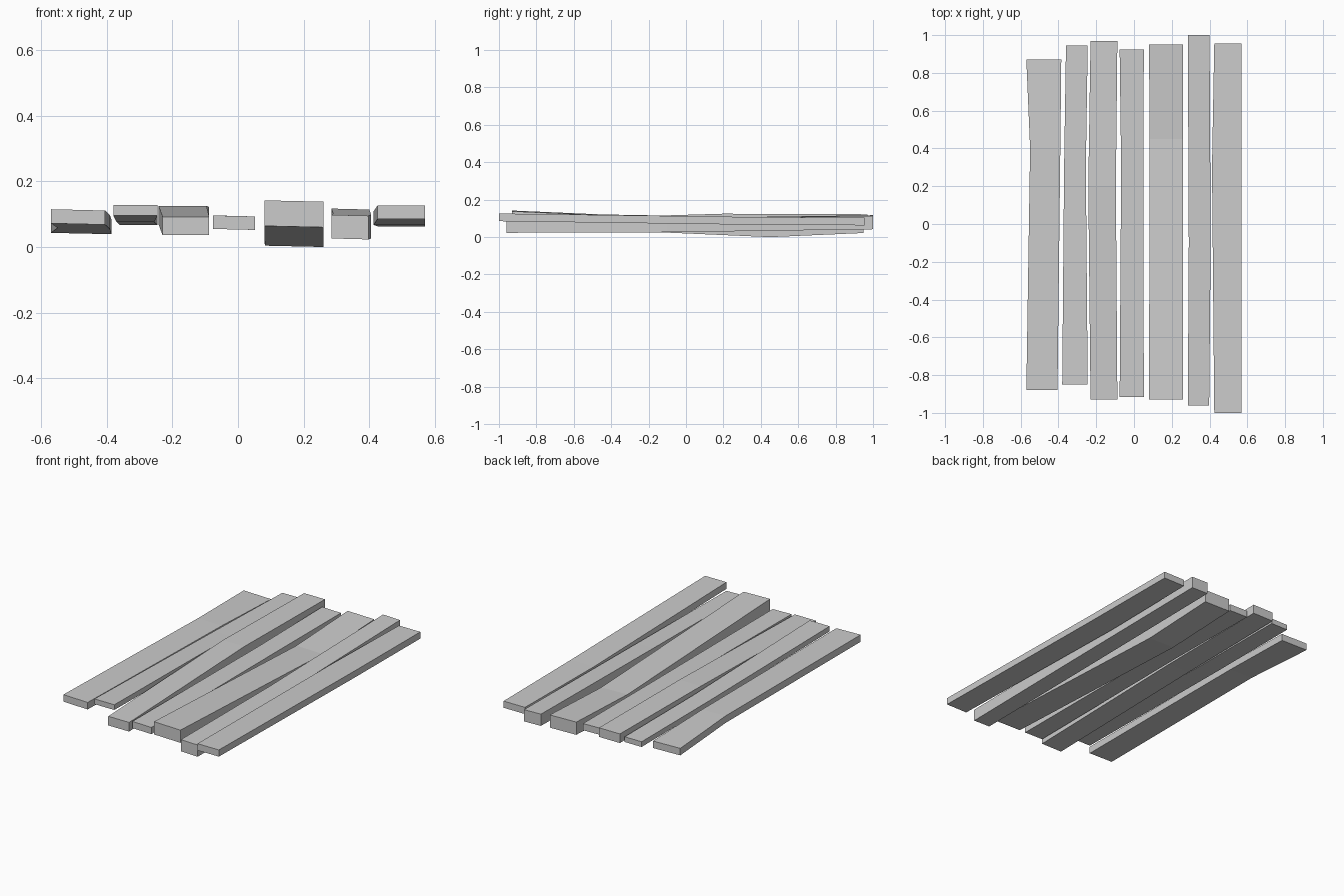
import bpy, bmesh

# Each plank: thickness, roll drop (left to right), then sections (y, x_left, x_right, z_bottom)
PLANKS = [
    (0.043, 0.004, [(-0.88, -0.57, -0.405, 0.072), (0.40, -0.55, -0.39, 0.058), (0.87, -0.57, -0.385, 0.043)]),
    (0.032, 0.000, [(-0.85, -0.38, -0.245, 0.096), (0.30, -0.37, -0.255, 0.076), (0.945, -0.36, -0.245, 0.067)]),
    (0.056, 0.000, [(-0.93, -0.23, -0.088, 0.036), (0.20, -0.242, -0.096, 0.069), (0.97, -0.23, -0.088, 0.066)]),
    (0.041, 0.003, [(-0.915, -0.076, 0.052, 0.055), (0.30, -0.068, 0.050, 0.055), (0.925, -0.076, 0.052, 0.055)]),
    (0.078, 0.004, [(-0.93, 0.08, 0.26, 0.064), (0.45, 0.082, 0.26, 0.004), (0.95, 0.08, 0.26, 0.026)]),
    (0.072, 0.003, [(-0.96, 0.285, 0.398, 0.026), (-0.10, 0.29, 0.406, 0.029), (1.0, 0.285, 0.40, 0.045)]),
    (0.041, 0.000, [(-1.0, 0.425, 0.57, 0.085), (0.30, 0.413, 0.57, 0.067), (0.955, 0.425, 0.57, 0.063)]),
]


def make_plank(name, thick, drop, sections):
    bm = bmesh.new()
    rings = []
    for y, xl, xr, z in sections:
        pts = [(xl, z), (xr, z - drop), (xr, z + thick - drop), (xl, z + thick)]
        rings.append([bm.verts.new((x, y, h)) for x, h in pts])
    # sides between neighbouring sections
    for a, b in zip(rings, rings[1:]):
        for i in range(4):
            j = (i + 1) % 4
            bm.faces.new((a[i], a[j], b[j], b[i]))
    # end caps
    bm.faces.new(rings[0][::-1])
    bm.faces.new(rings[-1])
    bmesh.ops.recalc_face_normals(bm, faces=bm.faces)
    mesh = bpy.data.meshes.new(name)
    bm.to_mesh(mesh)
    bm.free()
    obj = bpy.data.objects.new(name, mesh)
    bpy.context.collection.objects.link(obj)


# Row of warped planks
for n, (thick, drop, sections) in enumerate(PLANKS, 1):
    make_plank(f"plank_{n}", thick, drop, sections)
